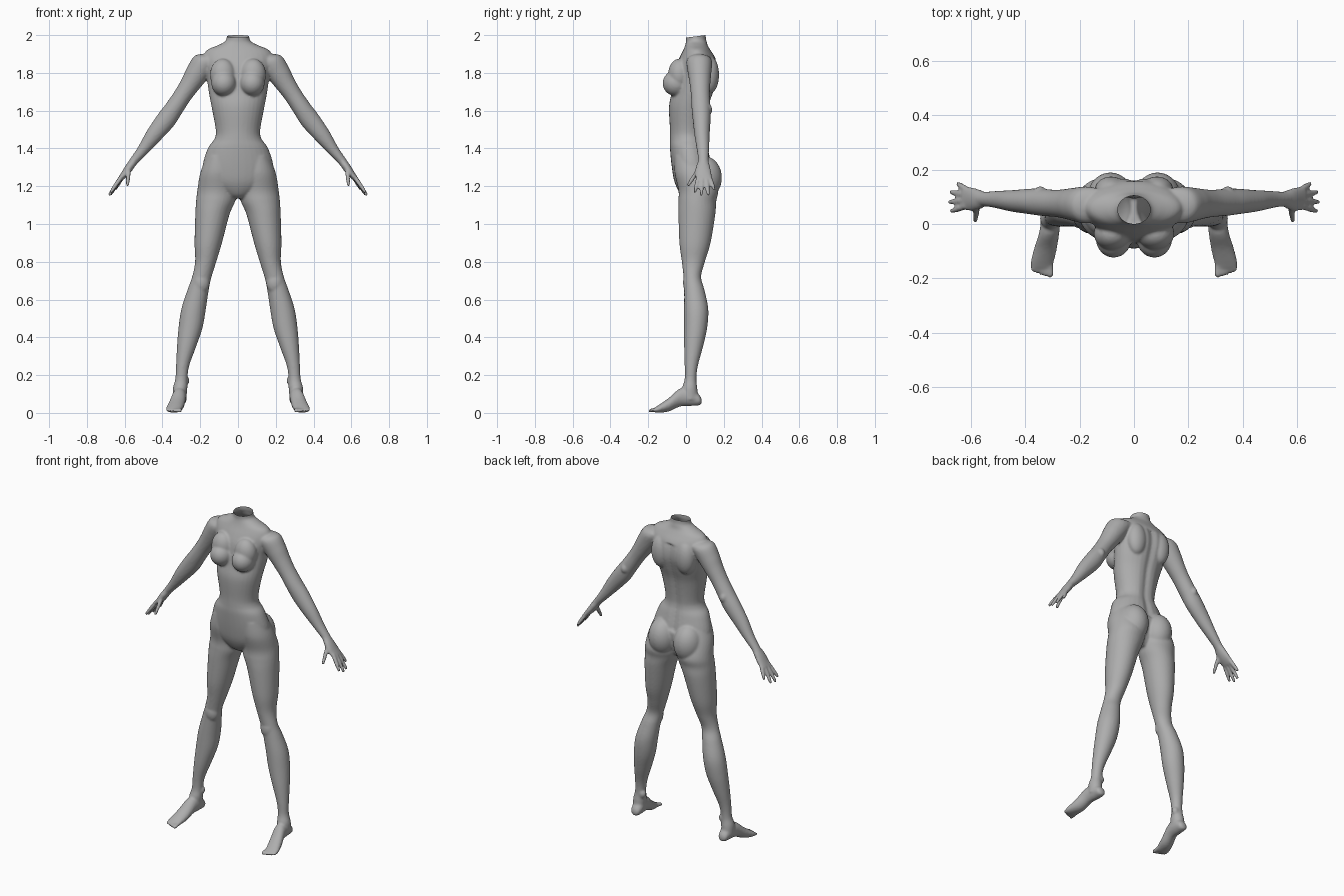
import bpy, bmesh, math
from mathutils import Vector

skin = bpy.data.materials.new("grey")
skin.diffuse_color = (0.42, 0.42, 0.42, 1)
parts = []


def catmull(p, i, t):
    a, b, c, d = (p[max(0, min(len(p) - 1, i + k))] for k in (-1, 0, 1, 2))
    return [0.5 * (2*q + (r - p0)*t + (2*p0 - 5*q + 4*r - s)*t*t + (3*q - p0 - 3*r + s)*t**3)
            for p0, q, r, s in zip(a, b, c, d)]


def finish(name, bm):
    bmesh.ops.recalc_face_normals(bm, faces=bm.faces)
    me = bpy.data.meshes.new(name)
    bm.to_mesh(me)
    bm.free()
    ob = bpy.data.objects.new(name, me)
    bpy.context.collection.objects.link(ob)
    parts.append(ob)


def loft(name, stations, u, v, s=1, steps=5, seg=32, groove=0.0):
    """Skin smooth oval rings; each station is x, y, z, radius along u, radius along v."""
    bm = bmesh.new()
    u, v, rings = Vector(u), Vector(v), []
    rows = [catmull(stations, i, k / steps) for i in range(len(stations) - 1) for k in range(steps)]
    for x, y, z, a, b in rows + [stations[-1]]:
        ring = []
        for k in range(seg):
            t = 2 * math.pi * k / seg
            p = Vector((x, y, z)) + u * a * math.cos(t) + v * b * math.sin(t)
            if groove and p.y > y and 1.3 < z < 1.87:
                p.y -= groove * math.exp(-(p.x / 0.025) ** 2)
            ring.append(bm.verts.new((p.x * s, p.y, p.z)))
        rings.append(ring)
    for r, q in zip(rings, rings[1:]):
        for k in range(seg):
            bm.faces.new((r[k], r[(k + 1) % seg], q[(k + 1) % seg], q[k]))
    bm.faces.new(rings[0])
    bm.faces.new(rings[-1])
    finish(name, bm)


def blob(name, c, r, s=1):
    bm = bmesh.new()
    bmesh.ops.create_uvsphere(bm, u_segments=32, v_segments=20, radius=1)
    for w in bm.verts:
        w.co = Vector(((c[0] + w.co.x * r[0]) * s, c[1] + w.co.y * r[1], c[2] + w.co.z * r[2]))
    finish(name, bm)


def slab(z, half, front, back):
    return (0, (front + back) / 2, z, half, (back - front) / 2)


def limb(z, inner, outer, front, back):
    return ((inner + outer) / 2, (front + back) / 2, z, (outer - inner) / 2, (back - front) / 2)


X, Y, Z = (1, 0, 0), (0, 1, 0), (0, 0, 1)

# Torso from neck to crotch
loft("torso", [slab(*r) for r in (
    (2.03, .062, 0, .105), (1.985, .06, 0, .105), (1.965, .07, 0, .11), (1.945, .11, -.005, .115),
    (1.92, .165, -.015, .13), (1.88, .185, -.035, .155), (1.83, .178, -.055, .17),
    (1.77, .165, -.065, .17), (1.7, .155, -.075, .15), (1.62, .14, -.09, .125),
    (1.5, .118, -.085, .108), (1.45, .125, -.085, .108), (1.4, .16, -.085, .12),
    (1.3, .188, -.075, .14), (1.22, .165, -.06, .13), (1.16, .09, -.03, .11),
    (1.135, .035, 0, .09))], X, Y, groove=.014)

for s, side in ((1, "left"), (-1, "right")):
    # Chest and hips
    blob(side + "_breast", (.075, -.052, 1.745), (.066, .072, .068), s)
    blob(side + "_upper_chest", (.08, -.035, 1.79), (.068, .06, .085), s)
    blob(side + "_buttock", (.087, .095, 1.245), (.086, .095, .115), s)
    blob(side + "_shoulder_blade", (.085, .125, 1.79), (.06, .05, .10), s)

    # Leg down to the ankle
    loft(side + "_leg", [limb(*r) for r in (
        (1.36, .03, .165, -.06, .10), (1.27, .01, .2, -.06, .14), (1.18, .004, .215, -.04, .17),
        (1.12, .015, .222, -.04, .16), (1.05, .045, .226, -.04, .155), (.9, .085, .23, -.035, .13),
        (.8, .115, .227, -.022, .10), (.72, .14, .243, -.013, .08), (.65, .155, .268, -.01, .098),
        (.55, .17, .3, -.01, .118), (.45, .188, .315, -.01, .112), (.35, .222, .323, -.01, .09),
        (.25, .258, .328, -.007, .063), (.18, .268, .332, -.007, .055), (.13, .268, .345, -.02, .06),
        (.07, .275, .345, -.02, .065))], X, Y, s)
    blob(side + "_knee", (.195, .02, .69), (.045, .036, .06), s)
    blob(side + "_ankle", (.283, .035, .17), (.026, .02, .028), s)

    # Foot and toes
    loft(side + "_foot", [
        (.305, .083, .062, .012, .012), (.305, .07, .068, .029, .028), (.306, .03, .083, .035, .046),
        (.312, -.03, .082, .037, .048), (.326, -.09, .044, .042, .036), (.338, -.14, .023, .043, .022),
        (.341, -.165, .015, .04, .013)], X, Z, s)
    for i in range(5):
        x, r = .307 + .0165 * i, .0105 - .0008 * i
        loft(f"{side}_toe_{i + 1}", [(x, -.145, .02, r, r), (x, -.17, .016, r, r),
             (x + .001, -.19 + .005 * i, .012, r, r), (x + .001, -.199 + .005 * i, .01, r * .5, r * .5)],
             X, Z, s, seg=12)

    # Arm from shoulder to wrist
    loft(side + "_arm", [
        (.13, .07, 1.875, .06, .045), (.175, .07, 1.855, .068, .064), (.215, .072, 1.80, .062, .062),
        (.25, .074, 1.745, .055, .054), (.29, .076, 1.685, .05, .048), (.34, .08, 1.61, .05, .049),
        (.382, .083, 1.55, .047, .052), (.445, .085, 1.47, .04, .044), (.505, .09, 1.39, .032, .03),
        (.55, .092, 1.335, .027, .023), (.575, .092, 1.3, .03, .022)], Y, (.82, 0, .57), s)
    blob(side + "_elbow", (.345, .115, 1.605), (.024, .024, .03), s)

    # Palm and fingers
    loft(side + "_palm", [
        (.55, .092, 1.335, .027, .02), (.575, .09, 1.3, .038, .022), (.6, .092, 1.265, .044, .019),
        (.625, .096, 1.235, .043, .013)], Y, (.86, 0, .5), s)
    fingers = (((.618, .128, 1.24), (.652, .15, 1.18)), ((.626, .108, 1.235), (.677, .118, 1.152)),
               ((.628, .086, 1.235), (.684, .08, 1.15)), ((.624, .064, 1.24), (.676, .046, 1.165)),
               ((.578, .068, 1.29), (.585, .008, 1.2)))
    for i, (a, b) in enumerate(fingers):
        a, b = Vector(a), Vector(b)
        ax = (b - a).normalized()
        v = ax.cross(Vector(Y)).normalized()
        u = v.cross(ax)
        loft(f"{side}_finger_{i + 1}", [
            (*a.lerp(b, t), r, r) for t, r in ((-.15, .012), (.3, .012), (.7, .0105), (.95, .008), (1, .004))],
            u, v, s, seg=12)

# Fuse everything into one smooth skin
bpy.ops.object.select_all(action='DESELECT')
for ob in parts:
    ob.select_set(True)
body = parts[0]
bpy.context.view_layer.objects.active = body
bpy.ops.object.join()
body.name = "body"
remesh = body.modifiers.new("fuse", 'REMESH')
remesh.mode = 'VOXEL'
remesh.voxel_size = 0.0065
soften = body.modifiers.new("soften", 'SMOOTH')
soften.factor = 0.5
soften.iterations = 5
for m in ("fuse", "soften"):
    bpy.ops.object.modifier_apply(modifier=m)

# Cut the neck open on a slight slant
bm = bmesh.new()
bm.from_mesh(body.data)
bmesh.ops.bisect_plane(bm, geom=bm.verts[:] + bm.edges[:] + bm.faces[:], plane_co=(0, .05, 1.993),
                       plane_no=(0, -.13, 1), clear_outer=True)
for f in bm.faces:
    f.smooth = True
bm.to_mesh(body.data)
bm.free()
body.data.materials.clear()
body.data.materials.append(skin)
